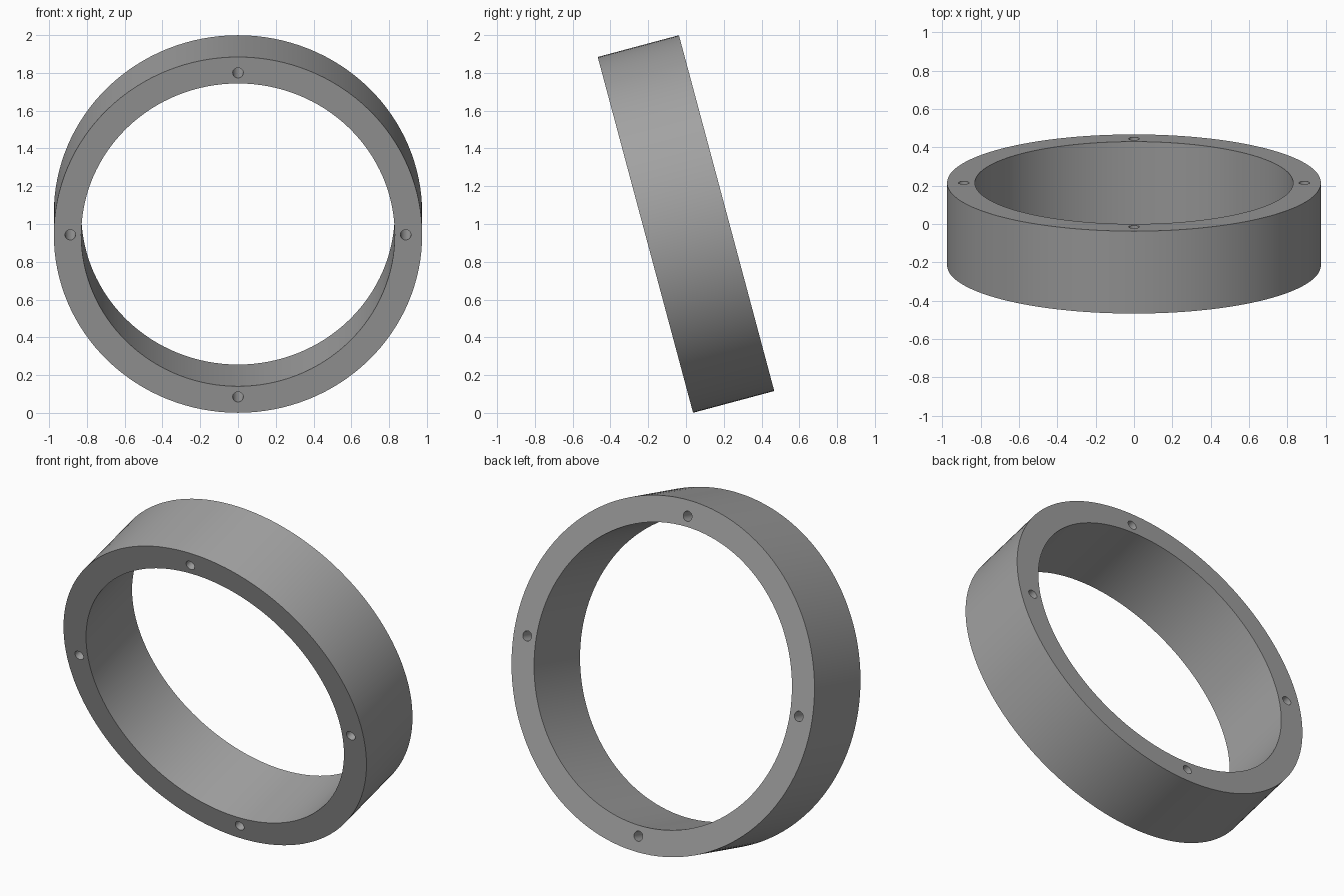
import bpy, bmesh, math
from mathutils import Matrix

if "Cube" in bpy.data.objects:
    bpy.data.objects.remove(bpy.data.objects["Cube"])

TILT = math.radians(-75)          # ring axis leans 15 degrees up towards the back
R_OUT, R_IN, WIDTH = 0.975, 0.83, 0.445
R_BOLT, R_HOLE = 0.888, 0.028
SEGMENTS = 128

grey = bpy.data.materials.new("grey metal")
grey.diffuse_color = (0.36, 0.36, 0.36, 1)
grey.use_nodes = True
grey.node_tree.nodes["Principled BSDF"].inputs["Base Color"].default_value = grey.diffuse_color


def make_object(name, bm):
    bmesh.ops.recalc_face_normals(bm, faces=bm.faces)
    mesh = bpy.data.meshes.new(name)
    bm.to_mesh(mesh)
    bm.free()
    mesh.materials.append(grey)
    obj = bpy.data.objects.new(name, mesh)
    bpy.context.collection.objects.link(obj)
    return obj


# ring: rectangular section swept round the axis
bm = bmesh.new()
h = WIDTH / 2
loops = []
for i in range(SEGMENTS):
    a = math.tau * i / SEGMENTS
    loops.append([bm.verts.new((r * math.cos(a), r * math.sin(a), z))
                  for r, z in ((R_OUT, -h), (R_OUT, h), (R_IN, h), (R_IN, -h))])
for i in range(SEGMENTS):
    p, q = loops[i], loops[(i + 1) % SEGMENTS]
    for j in range(4):
        k = (j + 1) % 4
        bm.faces.new((p[j], q[j], q[k], p[k]))
ring = make_object("ring", bm)

# four bolt holes drilled through the rim
bm = bmesh.new()
for i in range(4):
    a = math.tau * i / 4
    bmesh.ops.create_cone(
        bm, cap_ends=True, segments=32, radius1=R_HOLE, radius2=R_HOLE, depth=WIDTH + 0.2,
        matrix=Matrix.Translation((R_BOLT * math.cos(a), R_BOLT * math.sin(a), 0)))
drill = make_object("hole_cutter", bm)
drill.hide_render = True

cut = ring.modifiers.new("bolt holes", 'BOOLEAN')
cut.operation = 'DIFFERENCE'
cut.solver = 'EXACT'
cut.object = drill
bpy.context.view_layer.objects.active = ring
ring.select_set(True)
bpy.ops.object.modifier_apply(modifier=cut.name)
bpy.data.objects.remove(drill)

# smooth walls, sharp rims, then tilt into place
bpy.ops.object.shade_smooth_by_angle(angle=math.radians(30))
ring.matrix_world = Matrix.Translation((0, 0, 1)) @ Matrix.Rotation(TILT, 4, 'X')
